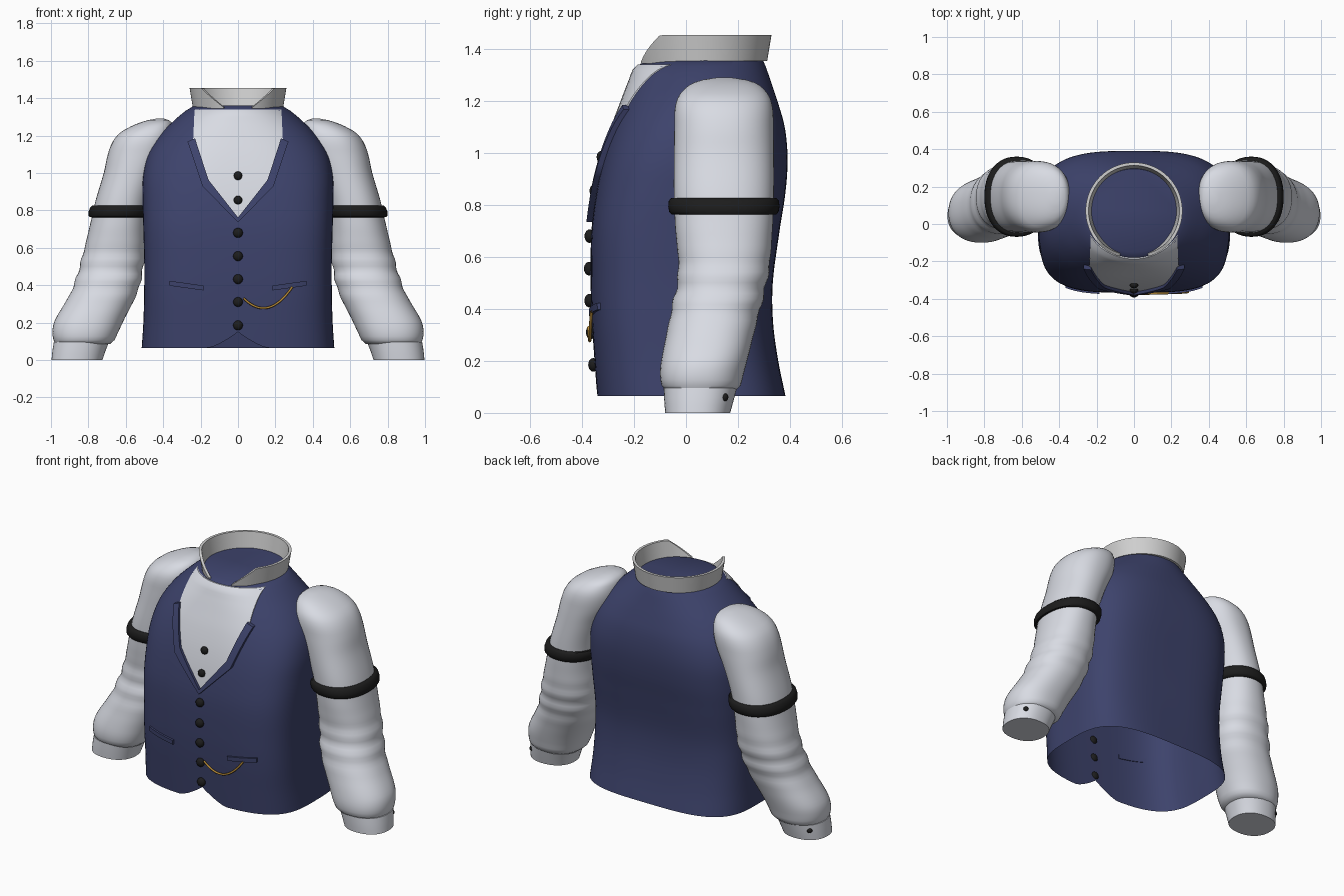
import bpy, bmesh, math
from mathutils import Vector

if "Cube" in bpy.data.objects:
    bpy.data.objects.remove(bpy.data.objects["Cube"])


def material(name, rgb):
    m = bpy.data.materials.new(name)
    m.diffuse_color = (*rgb, 1)
    m.use_nodes = True
    m.node_tree.nodes["Principled BSDF"].inputs["Base Color"].default_value = m.diffuse_color
    return m


NAVY = material("navy_cloth", (0.047, 0.056, 0.150))
SHIRT = material("shirt_white", (0.69, 0.71, 0.77))
COLLAR = material("collar_white", (0.63, 0.63, 0.63))
BLACK = material("black", (0.012, 0.012, 0.012))
GOLD = material("gold", (0.48, 0.26, 0.04))


def spline(table, z):
    """Smooth interpolation of table rows (first column is the key)."""
    z = min(max(z, table[0][0]), table[-1][0])
    i = 0
    while i < len(table) - 2 and z > table[i + 1][0]:
        i += 1
    p, q = table[i], table[i + 1]
    o, r = table[max(i - 1, 0)], table[min(i + 2, len(table) - 1)]
    h = q[0] - p[0]
    t = (z - p[0]) / h
    out = []
    for k in range(1, len(p)):
        m0 = (q[k] - o[k]) / (q[0] - o[0]) * h
        m1 = (r[k] - p[k]) / (r[0] - p[0]) * h
        out.append((2*t**3 - 3*t*t + 1) * p[k] + (t**3 - 2*t*t + t) * m0
                   + (3*t*t - 2*t**3) * q[k] + (t**3 - t*t) * m1)
    return out


def linear(pts, t):
    for p, q in zip(pts, pts[1:]):
        if t <= q[0]:
            f = (t - p[0]) / (q[0] - p[0])
            return [a + (b - a) * f for a, b in zip(p[1:], q[1:])]
    return list(pts[-1][1:])


def finish(name, bm, mat, angle=40):
    bmesh.ops.recalc_face_normals(bm, faces=bm.faces)
    me = bpy.data.meshes.new(name)
    bm.to_mesh(me)
    bm.free()
    me.materials.append(mat)
    ob = bpy.data.objects.new(name, me)
    bpy.context.collection.objects.link(ob)
    bpy.ops.object.select_all(action='DESELECT')
    ob.select_set(True)
    bpy.context.view_layer.objects.active = ob
    bpy.ops.object.shade_smooth_by_angle(angle=math.radians(angle))
    return ob


def loft(name, rings, mat, start=True, end=True, angle=40):
    """Skin closed rings, with optional end caps."""
    bm = bmesh.new()
    vs = [[bm.verts.new(p) for p in ring] for ring in rings]
    n = len(vs[0])
    for a, b in zip(vs, vs[1:]):
        for j in range(n):
            k = (j + 1) % n
            bm.faces.new((a[j], a[k], b[k], b[j]))
    if start:
        bm.faces.new(vs[0])
    if end:
        bm.faces.new(vs[-1])
    return finish(name, bm, mat, angle)


def oval(cx, cy, a, b, n, z, segs):
    """Superellipse ring sampled by angle."""
    pts = []
    for i in range(segs):
        t = 2 * math.pi * i / segs
        c, s = math.cos(t), math.sin(t)
        r = (abs(c)**n + abs(s)**n) ** (-1 / n)
        pts.append((cx + a * r * c, cy + b * r * s, z))
    return pts


# Torso: z, half width, front y, back y, squareness
TORSO = [(0.065, 0.515, -0.342, 0.383, 3.4), (0.20, 0.506, -0.352, 0.355, 3.5),
         (0.35, 0.502, -0.362, 0.335, 3.6), (0.50, 0.501, -0.367, 0.334, 3.6),
         (0.70, 0.506, -0.364, 0.360, 3.6), (0.85, 0.510, -0.345, 0.383, 3.4),
         (0.98, 0.508, -0.318, 0.391, 3.1), (1.10, 0.482, -0.283, 0.380, 2.7),
         (1.20, 0.420, -0.246, 0.352, 2.4), (1.28, 0.342, -0.215, 0.325, 2.15),
         (1.33, 0.283, -0.193, 0.308, 2.0), (1.36, 0.235, -0.150, 0.295, 2.0)]


def front(x, z):
    a, f, b, n = spline(TORSO, z)
    u = min(abs(x) / a, 1)
    return (f + b) / 2 - (b - f) / 2 * (1 - u**n) ** (1 / n)


rings = []
for i in range(49):
    z = 0.065 + 1.295 * i / 48
    a, f, b, n = spline(TORSO, z)
    rings.append([Vector(p) for p in oval(0, (f + b) / 2, a, (b - f) / 2, n, z, 128)])
# pointed notch in the front hem
for ring in rings[:6]:
    for p in ring:
        if p.y < 0 and abs(p.x) < 0.16:
            rise = 0.085 * (1 - abs(p.x) / 0.16) ** 1.4
            p.z += rise * max(0, 1 - (p.z - 0.065) / 0.15)
            p.y = front(p.x, p.z)
loft("waistcoat", rings, NAVY, start=False)


def plate(name, rows, lift, mat, depth=0.004):
    """Plate hugging the torso front; rows are lists of (x, z)."""
    loft(name, [[(x, front(x, z) - lift, z) for x, z in row] +
                [(x, front(x, z) + depth, z) for x, z in reversed(row)]
                for row in rows], mat, angle=35)


# Shirt front in the neck opening
BIB = [(0.75, 0.003), (0.945, 0.172), (1.17, 0.240), (1.345, 0.232)]
rows = []
for i in range(31):
    z = 0.75 + 0.59 * i / 30
    w = linear(BIB, z)[0]
    rows.append([(w * (j / 8 - 1), z) for j in range(17)])
plate("shirt_front", rows, 0.006, SHIRT)

# Lapel bands and pocket welts
LAPEL_IN = [(0, 0, 0.762), (0.5, 0.158, 0.963), (1, 0.230, 1.185)]
LAPEL_OUT = [(0, 0, 0.735), (0.5, 0.190, 0.930), (1, 0.270, 1.168)]
for s, side in ((1, "left"), (-1, "right")):
    rows = []
    for i in range(21):
        p, q = linear(LAPEL_IN, i / 20), linear(LAPEL_OUT, i / 20)
        rows.append([(s * p[0], p[1]), (s * (p[0] + q[0]) / 2, (p[1] + q[1]) / 2),
                     (s * q[0], q[1])])
    plate("lapel_" + side, rows, 0.022, NAVY)
    rows = []
    for i in range(9):
        x, z = 0.185 + 0.18 * i / 8, 0.372 + 0.025 * i / 8
        rows.append([(s * x, z), (s * x, z + 0.026)])
    plate("pocket_welt_" + side, rows, 0.012, NAVY)


def button(name, loc, r, squash=(1, 0.75, 1)):
    bm = bmesh.new()
    bmesh.ops.create_uvsphere(bm, u_segments=16, v_segments=10, radius=r)
    bmesh.ops.scale(bm, vec=squash, verts=bm.verts)
    bmesh.ops.translate(bm, vec=loc, verts=bm.verts)
    finish(name, bm, BLACK)


for z in (0.185, 0.31, 0.432, 0.555, 0.68):
    button("waistcoat_button", (0, front(0, z) - 0.006, z), 0.026)
for z in (0.855, 0.985):
    button("shirt_button", (0, front(0, z) - 0.01, z), 0.023)

# Watch chain
cu = bpy.data.curves.new("watch_chain", 'CURVE')
cu.dimensions = '3D'
cu.bevel_depth = 0.006
cu.bevel_resolution = 2
sp = cu.splines.new('POLY')
sp.points.add(24)
for i, p in enumerate(sp.points):
    t = i / 24
    x = 0.03 + 0.26 * t
    z = 0.33 + 0.06 * t - 0.32 * t * (1 - t)
    p.co = (x, front(x, z) - 0.014, z, 1)
cu.materials.append(GOLD)
bpy.context.collection.objects.link(bpy.data.objects.new("watch_chain", cu))

# Standing collar with cut-away wings
rings = []
for i in range(65):
    phi = 0.31 + (2 * math.pi - 0.62) * i / 64
    d = min(phi, 2 * math.pi - phi)
    f = min(1, (d - 0.31) / 0.55)
    top = 1.352 + 0.103 * f
    low = 1.342 + 0.012 * min(1, d / 2)
    flare = 0.02 * max(0, 1 - d / 0.9)

    def at(r, z):
        r += flare + 0.018 * (z - 1.345) / 0.11
        return (r * math.sin(phi), 0.07 - r * math.cos(phi), z)
    rings.append([at(0.241, low), at(0.241, top), at(0.225, top), at(0.225, low)])
loft("collar", rings, COLLAR)

# Sleeve: z, inner x, outer x, front y, back y
SLEEVE = [(0.085, 0.685, 0.975, -0.078, 0.190), (0.10, 0.665, 0.985, -0.092, 0.208),
          (0.15, 0.640, 0.992, -0.100, 0.222), (0.21, 0.612, 0.980, -0.094, 0.238),
          (0.37, 0.535, 0.890, -0.062, 0.278), (0.54, 0.500, 0.836, -0.030, 0.318),
          (0.72, 0.488, 0.792, -0.042, 0.334), (0.85, 0.468, 0.762, -0.047, 0.338),
          (1.00, 0.415, 0.718, -0.046, 0.338), (1.10, 0.365, 0.696, -0.045, 0.337),
          (1.17, 0.345, 0.668, -0.043, 0.334), (1.22, 0.342, 0.625, -0.028, 0.320),
          (1.26, 0.350, 0.548, 0.010, 0.285), (1.28, 0.366, 0.490, 0.055, 0.240),
          (1.29, 0.395, 0.440, 0.115, 0.180)]
CUFF = [(0, 0.725, 0.997, -0.080, 0.170), (0.05, 0.708, 0.992, -0.084, 0.184),
        (0.095, 0.690, 0.985, -0.086, 0.196)]


def limb(table, z, s, grow=0.0, n=2.25):
    x0, x1, y0, y1 = spline(table, z)
    return oval(s * (x0 + x1) / 2, (y0 + y1) / 2, (x1 - x0) / 2 + grow,
                (y1 - y0) / 2 + grow, n, z, 48)


for s, side in ((1, "left"), (-1, "right")):
    zs = [0.085 + 1.165 * i / 56 for i in range(57)] + [1.262, 1.273, 1.282, 1.287, 1.29]
    rings = []
    for z in zs:
        # soft creases around the elbow
        fold = 0.005 * math.sin(z * 62) * math.exp(-((z - 0.47) / 0.11) ** 2)
        rings.append(limb(SLEEVE, z, s, fold))
    loft("sleeve_" + side, rings, SHIRT, angle=60)
    loft("cuff_" + side, [limb(CUFF, z, s) for z in (0, 0.03, 0.06, 0.095)], SHIRT)
    # sleeve garter with rounded section
    prof = [(0.762, -0.01), (0.764, 0.012), (0.774, 0.020), (0.795, 0.023),
            (0.816, 0.020), (0.826, 0.012), (0.828, -0.01)]
    loft("sleeve_garter_" + side, [limb(SLEEVE, z, s, g) for z, g in prof], BLACK, angle=50)
    button("cuff_button", (s * 0.945, 0.146, 0.06), 0.017, (1, 1, 1))
